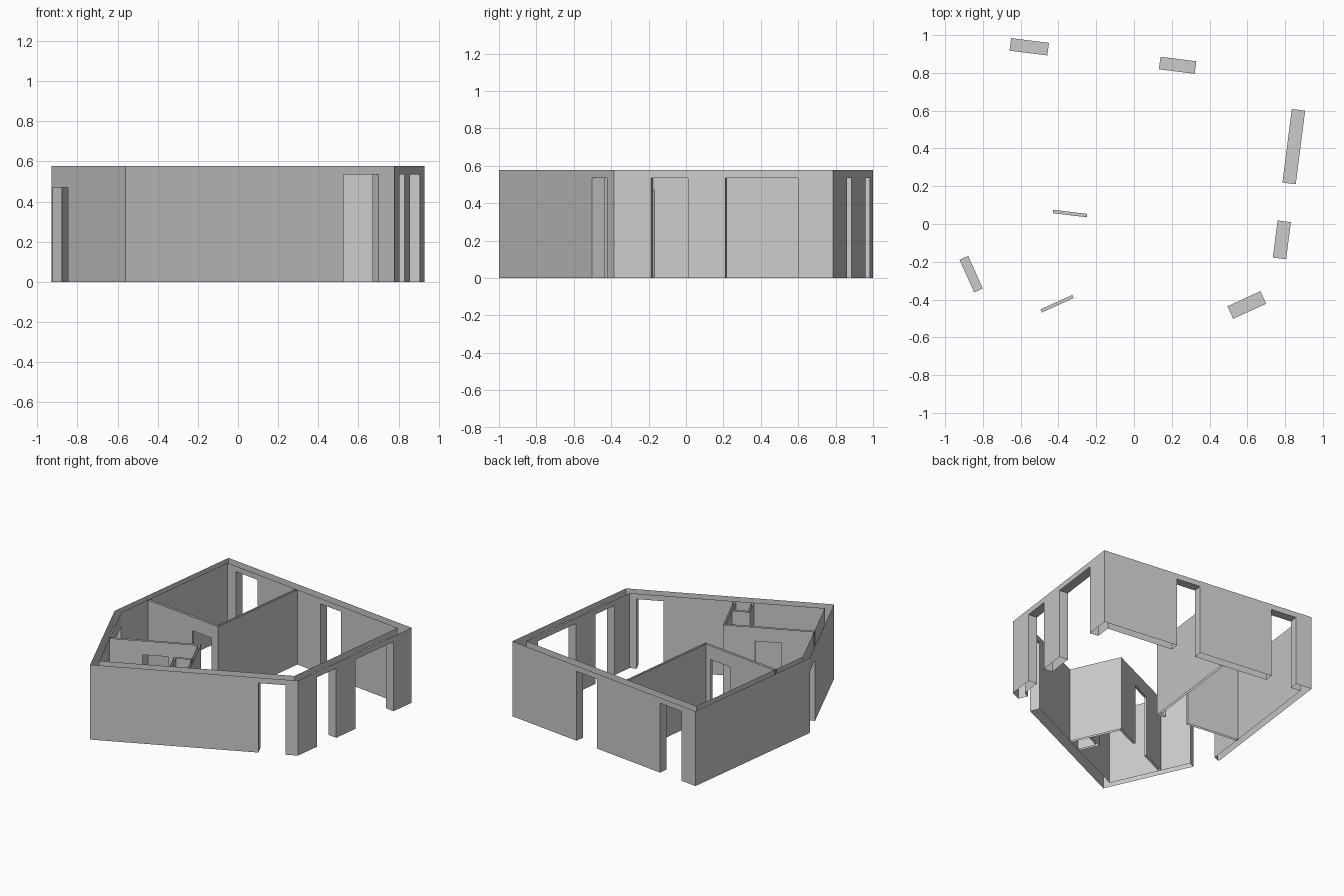
import bpy
import bmesh
from mathutils import Vector

HEIGHT = 0.577
TALL, LOW = 0.535, 0.47      # door head heights
THIN = 0.018                 # partition thickness

cube = bpy.data.objects.get("Cube")
if cube:
    bpy.data.objects.remove(cube, do_unlink=True)

grey = bpy.data.materials.new("wall_grey")
grey.use_nodes = True
colour = (0.6, 0.6, 0.6, 1)
grey.diffuse_color = colour
grey.node_tree.nodes["Principled BSDF"].inputs["Base Color"].default_value = colour


def left_of(d):
    return Vector((-d.y, d.x))


def offset_path(points, widths, closed):
    """Mitred copy of a path, moved to its left by a width for each segment."""
    n = len(points)
    result = []
    for i, p in enumerate(points):
        before = (i - 1) % n if closed or i > 0 else 0
        after = i if closed or i < n - 1 else i - 1
        d1 = (points[(before + 1) % n] - points[before]).normalized()
        d2 = (points[(after + 1) % n] - points[after]).normalized()
        q1 = p + left_of(d1) * widths[before]
        cross = d1.cross(d2)
        if abs(cross) < 1e-6:
            result.append(q1)
        else:
            q2 = p + left_of(d2) * widths[after]
            result.append(q1 + d1 * ((q2 - q1).cross(d2) / cross))
    return result


def build_wall(name, a, b, c, d, doors):
    """Hollow wall: sheet a-b and sheet c-d, open above and below, lined doorways."""
    bm = bmesh.new()
    along = (b - a).normalized()

    def at(p, z):
        return (p.x, p.y, z)

    def face(*corners):
        bm.faces.new([bm.verts.new(v) for v in corners])

    def upright(p, q, z0, z1):
        face(at(p, z0), at(q, z0), at(q, z1), at(p, z1))

    # Stations along both sheets: wall ends and door jambs
    front, back = [a], [c]
    for start, end, _ in doors:
        for s in (start, end):
            front.append(a + along * s)
            back.append(c + along * (s - (c - a).dot(along)))
    front.append(b)
    back.append(d)

    for i in range(len(front) - 1):
        f0, f1, b0, b1 = front[i], front[i + 1], back[i], back[i + 1]
        is_door = i % 2 == 1
        base = doors[i // 2][2] if is_door else 0
        upright(f0, f1, base, HEIGHT)
        upright(b1, b0, base, HEIGHT)
        if is_door:
            upright(b0, f0, 0, base)
            upright(f1, b1, 0, base)
            face(at(f0, base), at(b0, base), at(b1, base), at(f1, base))

    bmesh.ops.remove_doubles(bm, verts=bm.verts, dist=0.0001)
    mesh = bpy.data.meshes.new(name)
    bm.to_mesh(mesh)
    bm.free()
    mesh.materials.append(grey)
    bpy.context.collection.objects.link(bpy.data.objects.new(name, mesh))


def build_path(points, walls, closed=False):
    """Walls are (name, thickness, doors); a positive thickness lies to the left."""
    points = [Vector(p) for p in points]
    inner = offset_path(points, [w[1] for w in walls], closed)
    for i, (name, _, doors) in enumerate(walls):
        j = (i + 1) % len(points)
        build_wall(name, points[i], points[j], inner[i], inner[j], doors)


# Outer shell, anticlockwise from the front corner
build_path(
    [(-0.56, -1), (0.78, -0.385), (0.93, 0.787), (-0.78, 1), (-0.93, -0.175)],
    [("front_wall", 0.073, [(1.194, 1.386, TALL)]),
     ("left_wall", 0.071, [(0.2, 0.398, TALL), (0.6, 0.993, TALL)]),
     ("back_wall", 0.067, [(0.605, 0.796, TALL), (1.391, 1.593, TALL)]),
     ("right_wall", 0.05, []),
     ("slanted_entrance_wall", 0.05, [(0.016, 0.205, LOW)])],
    closed=True)

# Back room partitions
build_path(
    [(-0.086, 0.847), (-0.188, 0.028), (-0.852, 0.109)],
    [("bedroom_side_partition", -THIN, []),
     ("bedroom_door_partition", -THIN, [(0.0625, 0.244, LOW)])])

# Front room partitions
build_path(
    [(-0.709, -0.55), (-0.12, -0.281), (0.045, -0.645)],
    [("bathroom_door_partition", -THIN, [(0.235, 0.42, LOW)]),
     ("bathroom_side_partition", -THIN, [])])

# Small duct in the corner of the front room
build_path(
    [(-0.035, -0.505), (-0.155, -0.56), (-0.086, -0.708)],
    [("duct_back_panel", THIN, []),
     ("duct_side_panel", THIN, [])])
